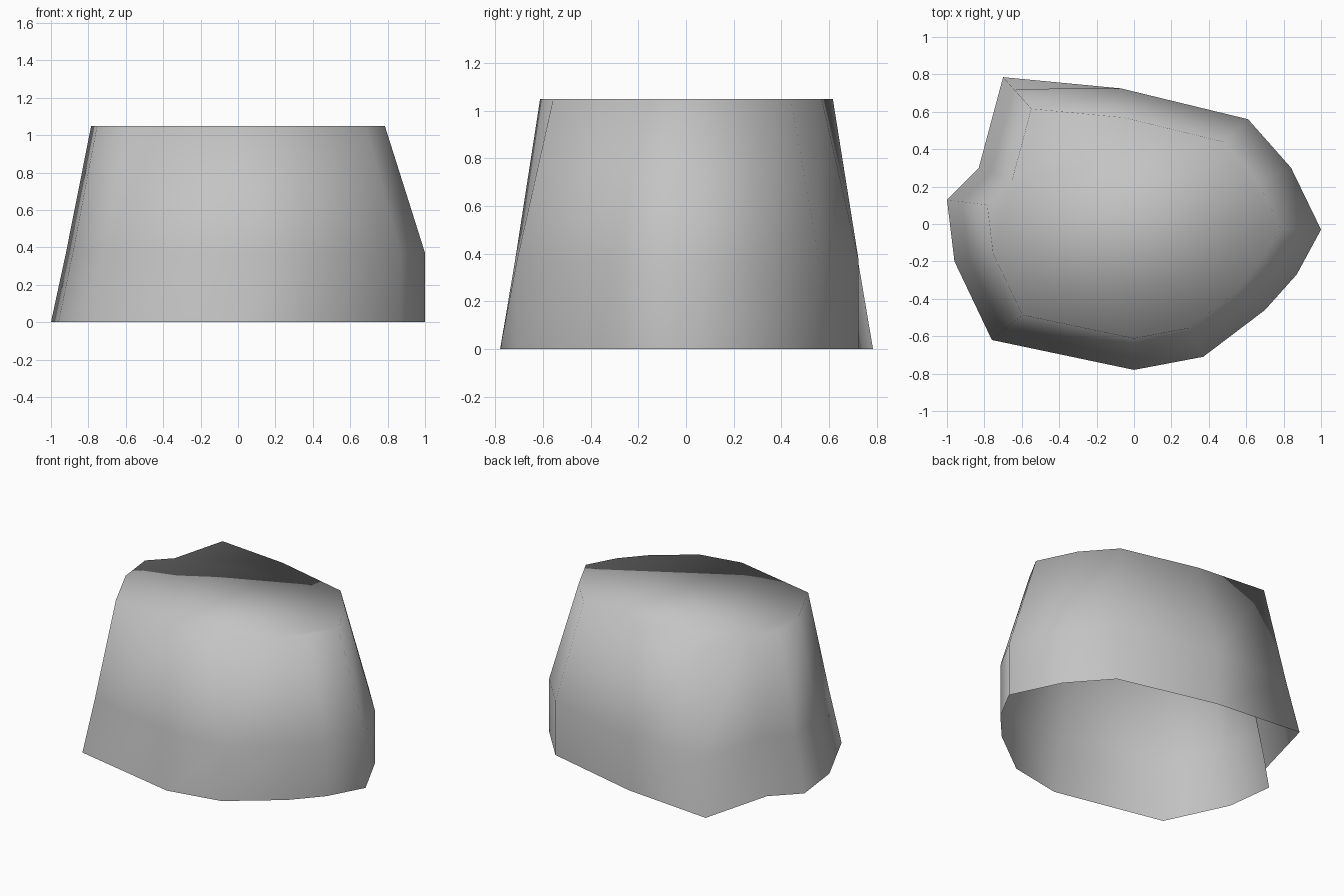
import bpy, bmesh

cube = bpy.data.objects.get("Cube")
if cube:
    bpy.data.objects.remove(cube, do_unlink=True)

# Stone colour
STONE = (0.55, 0.55, 0.55, 1.0)
mat = bpy.data.materials.new("stone_grey")
mat.use_nodes = True
mat.diffuse_color = STONE
mat.node_tree.nodes["Principled BSDF"].inputs["Base Color"].default_value = STONE

# Ground outline of the rock
OUTLINE = [(-0.70, 0.785), (-0.83, 0.30), (-1.0, 0.13), (-0.96, -0.20),
           (-0.76, -0.62), (0.0, -0.78), (0.37, -0.71), (0.70, -0.46),
           (0.87, -0.27), (1.0, -0.03), (0.84, 0.30), (0.61, 0.56),
           (-0.07, 0.725)]
MID_Z, TOP_Z = 0.37, 1.05
TOP_SCALE = 0.785


def mid_scale(index):
    """The left half and the front point lean in; the rest rise straight."""
    return 0.92 if index <= 5 else 1.0


def add_ring(bm, z, scale_of):
    return [bm.verts.new((x * scale_of(i), y * scale_of(i), z))
            for i, (x, y) in enumerate(OUTLINE)]


# Rings joined by side walls, closed by a flat top and open underneath
bm = bmesh.new()
rings = [add_ring(bm, 0.0, lambda i: 1.0),
         add_ring(bm, MID_Z, mid_scale),
         add_ring(bm, TOP_Z, lambda i: TOP_SCALE)]
count = len(OUTLINE)
for low, high in zip(rings, rings[1:]):
    for i in range(count):
        j = (i + 1) % count
        bm.faces.new((low[i], low[j], high[j], high[i]))
bm.faces.new(rings[-1])
for face in bm.faces:
    face.smooth = True

mesh = bpy.data.meshes.new("rock")
bm.to_mesh(mesh)
bm.free()
mesh.materials.append(mat)
rock = bpy.data.objects.new("rock", mesh)
bpy.context.collection.objects.link(rock)
